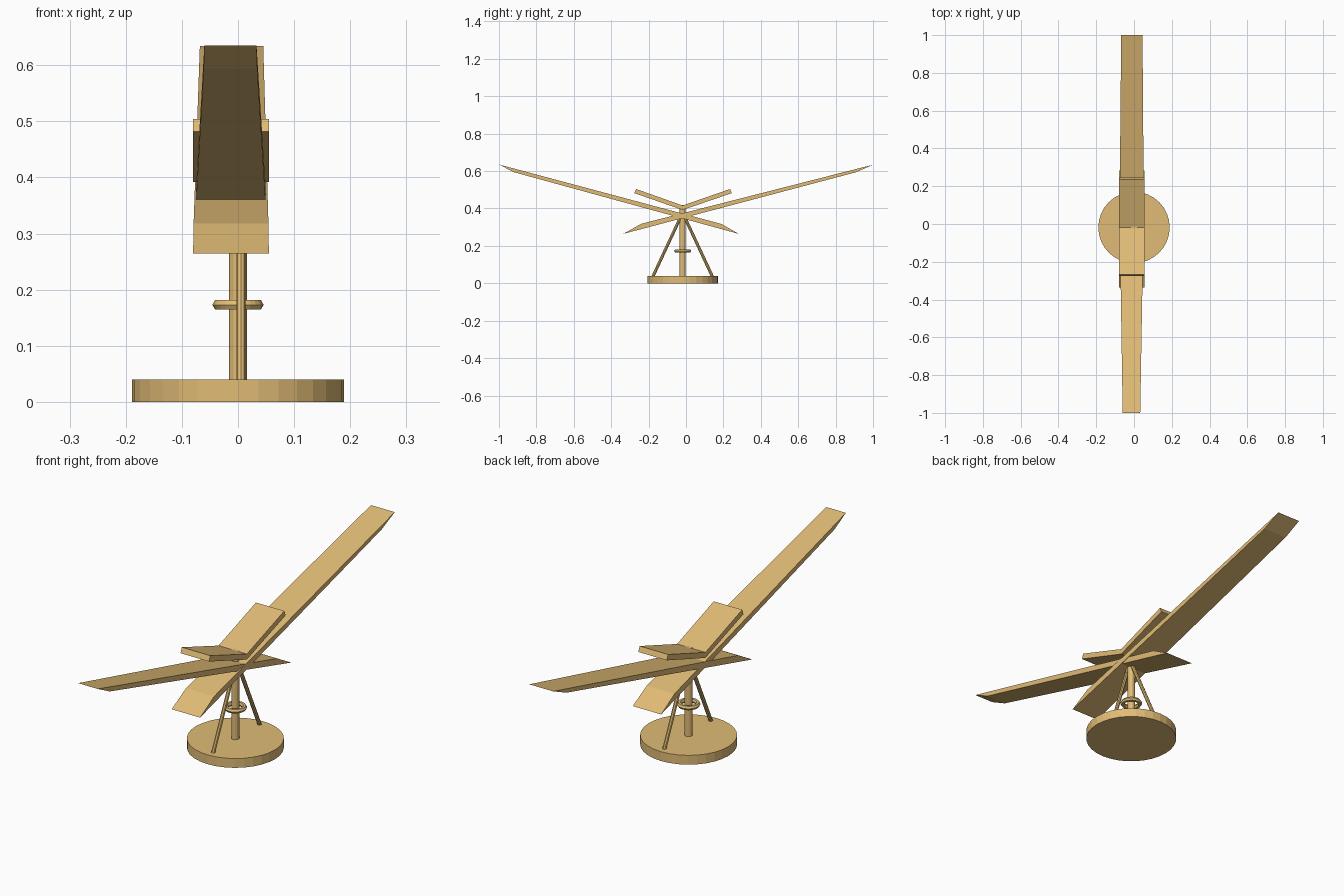
import bpy, bmesh
from mathutils import Vector

if "Cube" in bpy.data.objects:
    bpy.data.objects.remove(bpy.data.objects["Cube"])

YC = -0.018  # y of the post axis
wood = bpy.data.materials.new("wood")
wood.diffuse_color = (0.75, 0.50, 0.18, 1)
wood.use_nodes = True
wood.node_tree.nodes["Principled BSDF"].inputs["Base Color"].default_value = wood.diffuse_color


def finish(obj, name):
    obj.name = name
    obj.data.materials.append(wood)
    return obj


def rod(name, a, b, radius, sides):
    """Cylinder running from point a to point b."""
    a, b = Vector(a), Vector(b)
    bpy.ops.mesh.primitive_cylinder_add(vertices=sides, radius=radius,
                                        depth=(b - a).length, location=(a + b) / 2)
    obj = bpy.context.object
    obj.rotation_euler = (b - a).to_track_quat('Z', 'Y').to_euler()
    return finish(obj, name)


def plank(name, profile, y0, x0, y1, x1):
    """Extrude a (y, z) profile across x; x limits blend from x0 at y0 to x1 at y1."""
    bm = bmesh.new()
    sides = []
    for s in (0, 1):
        ring = []
        for y, z in profile:
            t = (y - y0) / (y1 - y0)
            ring.append(bm.verts.new((x0[s] + (x1[s] - x0[s]) * t, y, z)))
        sides.append(ring)
        bm.faces.new(ring)
    n = len(profile)
    for i in range(n):
        j = (i + 1) % n
        bm.faces.new((sides[0][i], sides[0][j], sides[1][j], sides[1][i]))
    bmesh.ops.recalc_face_normals(bm, faces=bm.faces)
    me = bpy.data.meshes.new(name)
    bm.to_mesh(me)
    bm.free()
    obj = bpy.data.objects.new(name, me)
    bpy.context.collection.objects.link(obj)
    return finish(obj, name)


# Round base, post and collar ring
rod("base", (0, YC, 0), (0, YC, 0.04), 0.189, 32)
rod("post", (0, YC, 0.03), (0, YC, 0.418), 0.016, 12)
bpy.ops.mesh.primitive_torus_add(major_segments=24, minor_segments=6, major_radius=0.036,
                                 minor_radius=0.0097, location=(0, YC, 0.173))
finish(bpy.context.object, "collar_ring")

# Slanted struts in front and behind
for name, s in (("front_strut", -1), ("back_strut", 1)):
    rod(name, (0.005, YC + s * 0.162, 0.03), (0.005, YC + s * 0.008, 0.36), 0.008, 8)

# Two long crossing blades with bevelled tips
plank("front_blade", [(-1.0, 0.635), (0.19, 0.317), (0.283, 0.264), (-0.92, 0.594)],
      -1.0, (-0.060, 0.033), 0.283, (-0.080, 0.055))
plank("back_blade", [(1.0, 0.634), (-0.24, 0.318), (-0.336, 0.264), (0.91, 0.594)],
      1.0, (-0.068, 0.045), -0.336, (-0.080, 0.055))

# Short upper plates meeting in a V over the post
W = (-0.080, 0.055)
plank("front_plate", [(-0.267, 0.504), (-0.276, 0.482), (YC, 0.392), (YC, 0.416)], 0, W, 1, W)
plank("back_plate", [(0.236, 0.504), (0.245, 0.482), (YC, 0.392), (YC, 0.416)], 0, W, 1, W)
